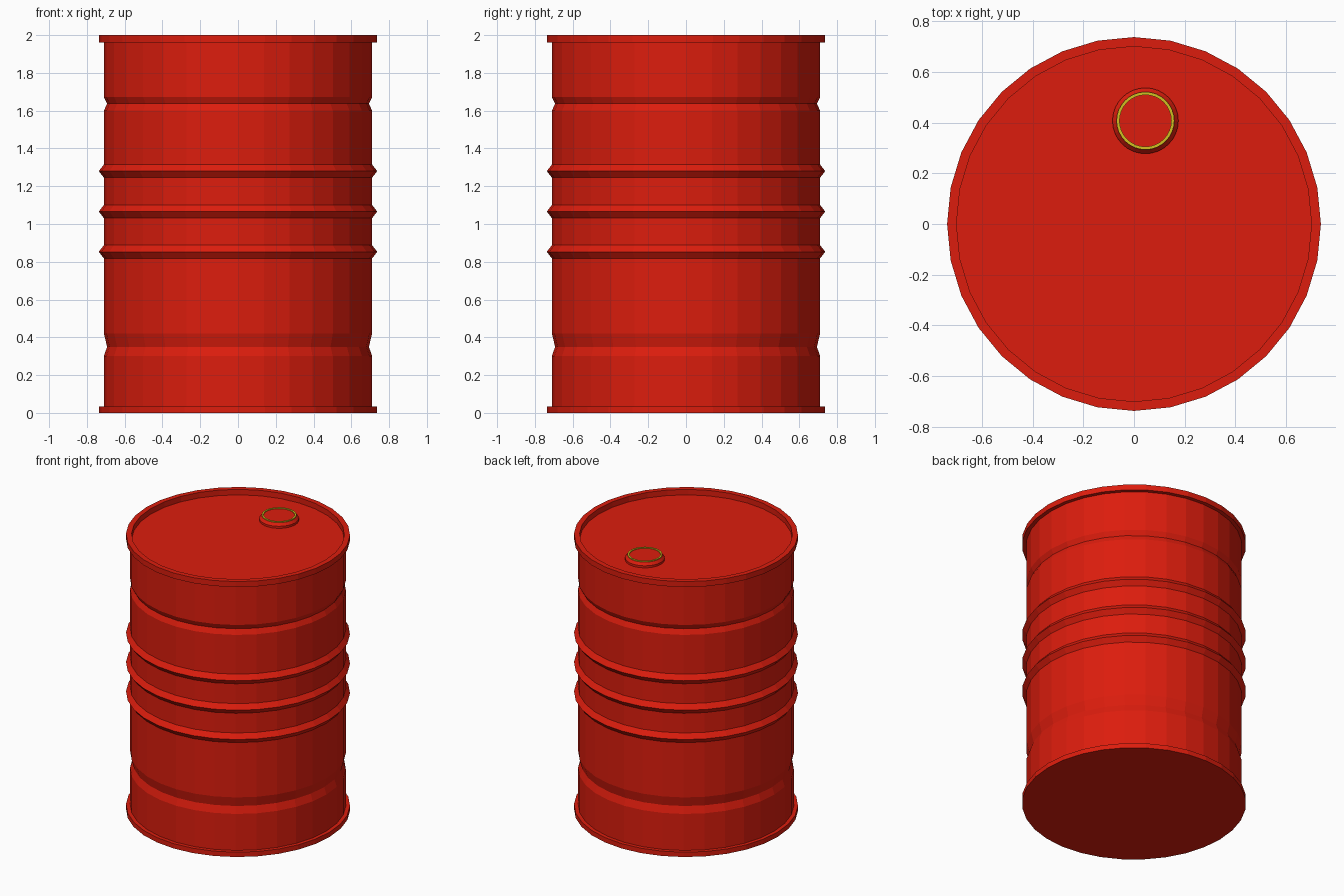
import bpy, bmesh, math

if "Cube" in bpy.data.objects:
    bpy.data.objects.remove(bpy.data.objects["Cube"])

SIDES = 32


def material(name, color):
    m = bpy.data.materials.new(name)
    m.diffuse_color = color
    m.use_nodes = True
    m.node_tree.nodes["Principled BSDF"].inputs["Base Color"].default_value = m.diffuse_color
    return m


red = material("red_paint", (0.72, 0.012, 0.004, 1))
yellow = material("yellow_seal", (0.65, 0.52, 0.015, 1))


def lathe(name, profile, mat, centre=(0, 0), closed=False):
    """Revolve (radius, z) points, capping a zero-free open profile at both ends."""
    bm = bmesh.new()
    rings = []
    for r, z in profile:
        rings.append([bm.verts.new((r * math.cos(2 * math.pi * i / SIDES),
                                    r * math.sin(2 * math.pi * i / SIDES), z))
                      for i in range(SIDES)])
    pairs = list(zip(rings, rings[1:]))
    if closed:
        pairs.append((rings[-1], rings[0]))
    for a, b in pairs:
        for i in range(SIDES):
            j = (i + 1) % SIDES
            bm.faces.new((a[i], a[j], b[j], b[i]))
    if not closed:
        bm.faces.new(rings[0][::-1])
        bm.faces.new(rings[-1])
    bmesh.ops.recalc_face_normals(bm, faces=bm.faces)
    mesh = bpy.data.meshes.new(name)
    bm.to_mesh(mesh)
    bm.free()
    mesh.materials.append(mat)
    ob = bpy.data.objects.new(name, mesh)
    ob.location = (centre[0], centre[1], 0)
    bpy.context.collection.objects.link(ob)
    return ob


# Drum shell: bottom rim, lower groove, three ridges, upper groove, top rim, sunken lid
R, RIM = 0.71, 0.737
profile = [(RIM, 0), (RIM, 0.035), (R, 0.035),
           (R, 0.30), (0.693, 0.35), (R, 0.42)]
for z in (0.853, 1.066, 1.28):
    profile += [(R, z - 0.035), (RIM, z), (R, z + 0.035)]
profile += [(R, 1.60), (0.693, 1.637), (R, 1.672),
            (R, 1.96), (RIM, 1.96), (RIM, 2.0), (0.70, 2.0), (0.70, 1.96)]
lathe("drum_body", profile, red)

# Filler cap with a tapered side, and its seal ring
cap = (0.045, 0.407)
lathe("filler_cap", [(0.13, 1.958), (0.13, 1.975), (0.114, 1.994)], red, cap)
lathe("cap_seal_ring", [(0.102, 1.99), (0.114, 1.99), (0.114, 2.0), (0.102, 2.0)],
      yellow, cap, closed=True)
